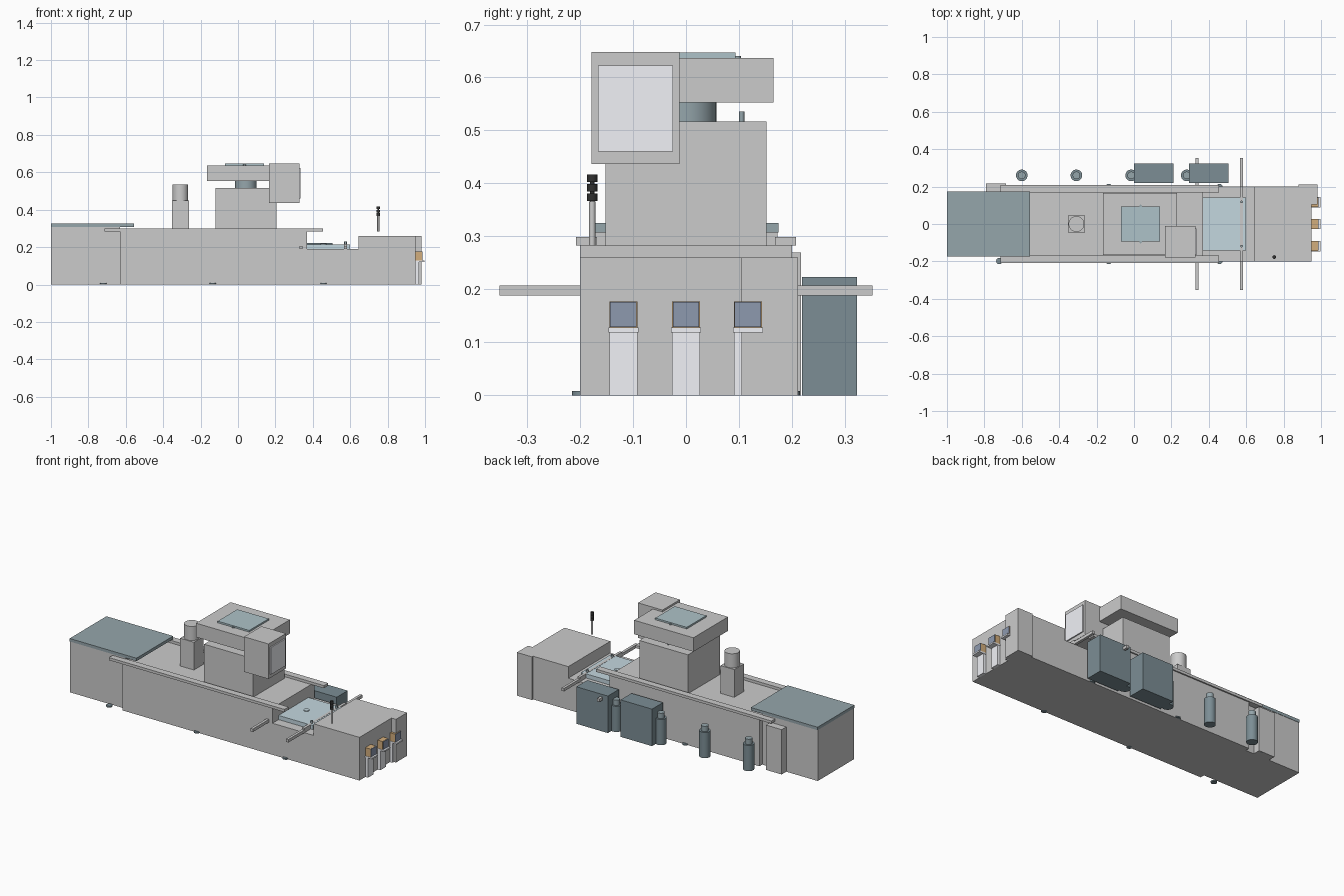
import bpy, bmesh
from mathutils import Matrix

if "Cube" in bpy.data.objects:
    bpy.data.objects.remove(bpy.data.objects["Cube"])


def material(name, rgb):
    m = bpy.data.materials.new(name)
    m.diffuse_color = (*rgb, 1)
    m.use_nodes = True
    m.node_tree.nodes["Principled BSDF"].inputs["Base Color"].default_value = m.diffuse_color
    return m


SLATE = material("slate", (0.30, 0.38, 0.41))
DARK = material("dark_slate", (0.20, 0.27, 0.30))
PALE = material("pale_blue", (0.55, 0.68, 0.74))
PAD = material("pad_blue", (0.42, 0.54, 0.58))
WHITE = material("off_white", (0.88, 0.89, 0.93))
NAVY = material("display_blue", (0.27, 0.32, 0.43))
ORANGE = material("orange", (0.65, 0.42, 0.20))
BLACK = material("black", (0.03, 0.03, 0.03))


def finish(name, bm, mat):
    bmesh.ops.recalc_face_normals(bm, faces=bm.faces)
    me = bpy.data.meshes.new(name)
    bm.to_mesh(me)
    bm.free()
    ob = bpy.data.objects.new(name, me)
    bpy.context.collection.objects.link(ob)
    if mat:
        me.materials.append(mat)
    return ob


def box(name, x, y, z, mat=None):
    """Box from (min, max) pairs."""
    bm = bmesh.new()
    size = Matrix.Diagonal((x[1] - x[0], y[1] - y[0], z[1] - z[0], 1))
    mid = Matrix.Translation((sum(x) / 2, sum(y) / 2, sum(z) / 2))
    bmesh.ops.create_cube(bm, size=1, matrix=mid @ size)
    return finish(name, bm, mat)


def cyl(name, x, y, z, r, mat=None, segs=32):
    """Upright cylinder, z is a (min, max) pair."""
    bm = bmesh.new()
    bmesh.ops.create_cone(bm, cap_ends=True, segments=segs, radius1=r, radius2=r,
                          depth=z[1] - z[0],
                          matrix=Matrix.Translation((x, y, sum(z) / 2)))
    for f in bm.faces:
        f.smooth = len(f.verts) == 4
    for e in bm.edges:
        e.smooth = all(f.smooth for f in e.link_faces)
    return finish(name, bm, mat)


# Stepped main housing, extruded from its side profile
profile = [(-.63, 0), (.95, 0), (.95, .26), (.645, .26),
           (.645, .19), (.37, .19), (.37, .283), (-.63, .283)]
bm = bmesh.new()
face = bm.faces.new([bm.verts.new((x, -.2, z)) for x, z in profile])
ext = bmesh.ops.extrude_face_region(bm, geom=[face])
bmesh.ops.translate(bm, vec=(0, .4, 0),
                    verts=[v for v in ext["geom"] if isinstance(v, bmesh.types.BMVert)])
finish("main_housing", bm, None)

# Left housing with its lid, and rear cabinets
box("left_housing", (-1, -.63), (-.173, .173), (0, .307))
box("left_lid", (-1, -.555), (-.175, .175), (.307, .325), SLATE)
box("rear_left_cabinet", (-.79, -.685), (.165, .217), (0, .27))
box("rear_right_cabinet", (.88, .98), (.105, .211), (0, .26))

# Side rails and feet
for side, s in (("front", -1), ("back", 1)):
    box(f"{side}_rail", (-.715, .455), sorted((s * .168, s * .208)), (.283, .299))
    for i, x in enumerate((-.72, -.135, .457)):
        cyl(f"{side}_foot_{i + 1}", x, s * .198, (0, .008), .017, DARK, 20)

# Tower, neck and head
box("tower", (-.12, .205), (-.152, .152), (.283, .517))
cyl("head_neck", .0425, 0, (.517, .553), .0575, SLATE)
cyl("tower_peg", .045, .105, (.517, .536), .005, SLATE, 12)
box("head", (-.165, .23), (-.165, .165), (.553, .637))
box("head_pad", (-.07, .14), (-.093, .093), (.637, .647), PAD)
for i, y in enumerate((-.097, .097)):
    cyl(f"pad_clip_{i + 1}", .035, y, (.637, .641), .007, SLATE, 12)

# Monitor
box("monitor", (.165, .328), (-.178, -.012), (.437, .648))
box("monitor_screen", (.328, .335), (-.166, -.025), (.46, .623), WHITE)

# Chimney
box("chimney_base", (-.354, -.262), (-.046, .046), (.283, .45))
cyl("chimney_drum", -.308, 0, (.45, .535), .042)

# Work plate, cross bars and bar pins
box("work_plate", (.37, .6), (-.142, .142), (.19, .215), PALE)
cyl("plate_button", .457, 0, (.215, .219), .016, PALE, 24)
for i, x in enumerate((.338, .575)):
    box(f"cross_bar_{i + 1}", (x - .008, x + .008), (-.352, .352), (.189, .207))
box("upper_cross_bar", (.567, .583), (-.2, .2), (.207, .216))
for i, y in enumerate((-.118, .118)):
    cyl(f"bar_pin_{i + 1}", .575, y, (.2, .23), .007, SLATE, 12)

# Rear power boxes
for i, x in enumerate((0, .295)):
    box(f"power_box_{i + 1}", (x, x + .21), (.219, .323), (0, .223), DARK)

# Rear gas tanks
for i, x in enumerate((-.6, -.308, -.015, .282)):
    cyl(f"tank_{i + 1}", x, .26, (0, .155), .031, DARK)
    cyl(f"tank_cap_{i + 1}", x, .26, (.155, .187), .02, SLATE)

# Terminals on the right end
for i, y in enumerate((-.118, 0, .117)):
    box(f"terminal_post_{i + 1}", (.95, .967), (y - .026, y + .026), (0, .12), WHITE)
    box(f"terminal_shelf_{i + 1}", (.95, .997), (y - .028, y + .028), (.119, .128), WHITE)
    box(f"terminal_body_{i + 1}", (.95, .983), (y - .026, y + .026), (.128, .177), ORANGE)
    box(f"terminal_display_{i + 1}", (.983, .987), (y - .025, y + .025), (.129, .176), NAVY)

# Signal light
cyl("signal_pole", .75, -.177, (.283, .366), .006, None, 16)
cyl("signal_core", .75, -.177, (.366, .416), .004, BLACK, 16)
for i in range(3):
    z = .367 + i * .018
    cyl(f"signal_lamp_{i + 1}", .75, -.177, (z, z + .014), .01, BLACK, 20)
